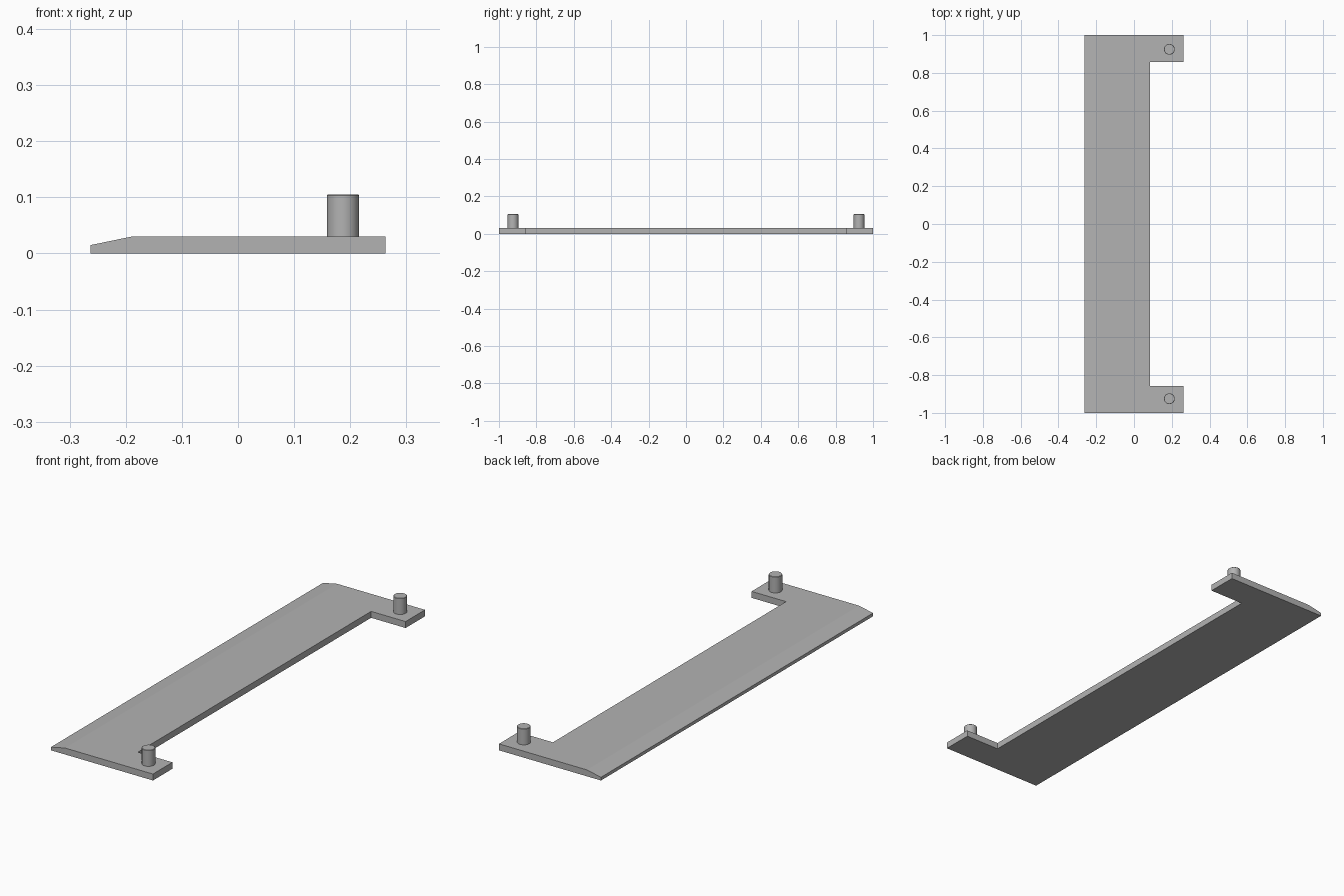
import bpy
import bmesh
from mathutils import Matrix

cube = bpy.data.objects.get("Cube")
if cube:
    bpy.data.objects.remove(cube, do_unlink=True)

grey = bpy.data.materials.new("plain_grey")
grey.use_nodes = True
grey.diffuse_color = (0.45, 0.45, 0.45, 1)
grey.node_tree.nodes["Principled BSDF"].inputs["Base Color"].default_value = grey.diffuse_color

HALF_X, THICK, TAB_X, TAB_Y = 0.2625, 0.03, 0.085, 0.857


def add_object(name, bm):
    bmesh.ops.recalc_face_normals(bm, faces=bm.faces)
    mesh = bpy.data.meshes.new(name)
    bm.to_mesh(mesh)
    bm.free()
    mesh.materials.append(grey)
    obj = bpy.data.objects.new(name, mesh)
    bpy.context.collection.objects.link(obj)
    return obj


# Plate: C-shaped outline with a tab at each end, extruded upward
outline = [(-HALF_X, -1), (HALF_X, -1), (HALF_X, -TAB_Y), (TAB_X, -TAB_Y),
           (TAB_X, TAB_Y), (HALF_X, TAB_Y), (HALF_X, 1), (-HALF_X, 1)]
bm = bmesh.new()
base = bm.faces.new([bm.verts.new((x, y, 0)) for x, y in outline])
top = bmesh.ops.extrude_face_region(bm, geom=[base], use_keep_orig=True)
for v in top["geom"]:
    if isinstance(v, bmesh.types.BMVert):
        v.co.z = THICK

# Sloped long edge: split the plate at the crease, then lower the outer rim
bmesh.ops.bisect_plane(bm, geom=bm.verts[:] + bm.edges[:] + bm.faces[:],
                       plane_co=(-0.19, 0, 0), plane_no=(1, 0, 0))
for v in bm.verts:
    if v.co.x < -0.25 and v.co.z > 0.01:
        v.co.z = 0.015
add_object("plate", bm)

# Pins: one round peg with a tiny chamfered rim on each tab
for side, y in (("front", -0.925), ("back", 0.925)):
    bm = bmesh.new()
    height = 0.075
    bmesh.ops.create_cone(bm, cap_ends=True, segments=32, radius1=0.0285, radius2=0.0285,
                          depth=height,
                          matrix=Matrix.Translation((0.187, y, THICK + height / 2)))
    rim = [e for e in bm.edges if all(v.co.z > 0.1 for v in e.verts)]
    bmesh.ops.bevel(bm, geom=rim, offset=0.0015, segments=1, affect='EDGES')
    pin = add_object(side + "_pin", bm)
    bpy.ops.object.select_all(action='DESELECT')
    bpy.context.view_layer.objects.active = pin
    pin.select_set(True)
    bpy.ops.object.shade_smooth_by_angle()
